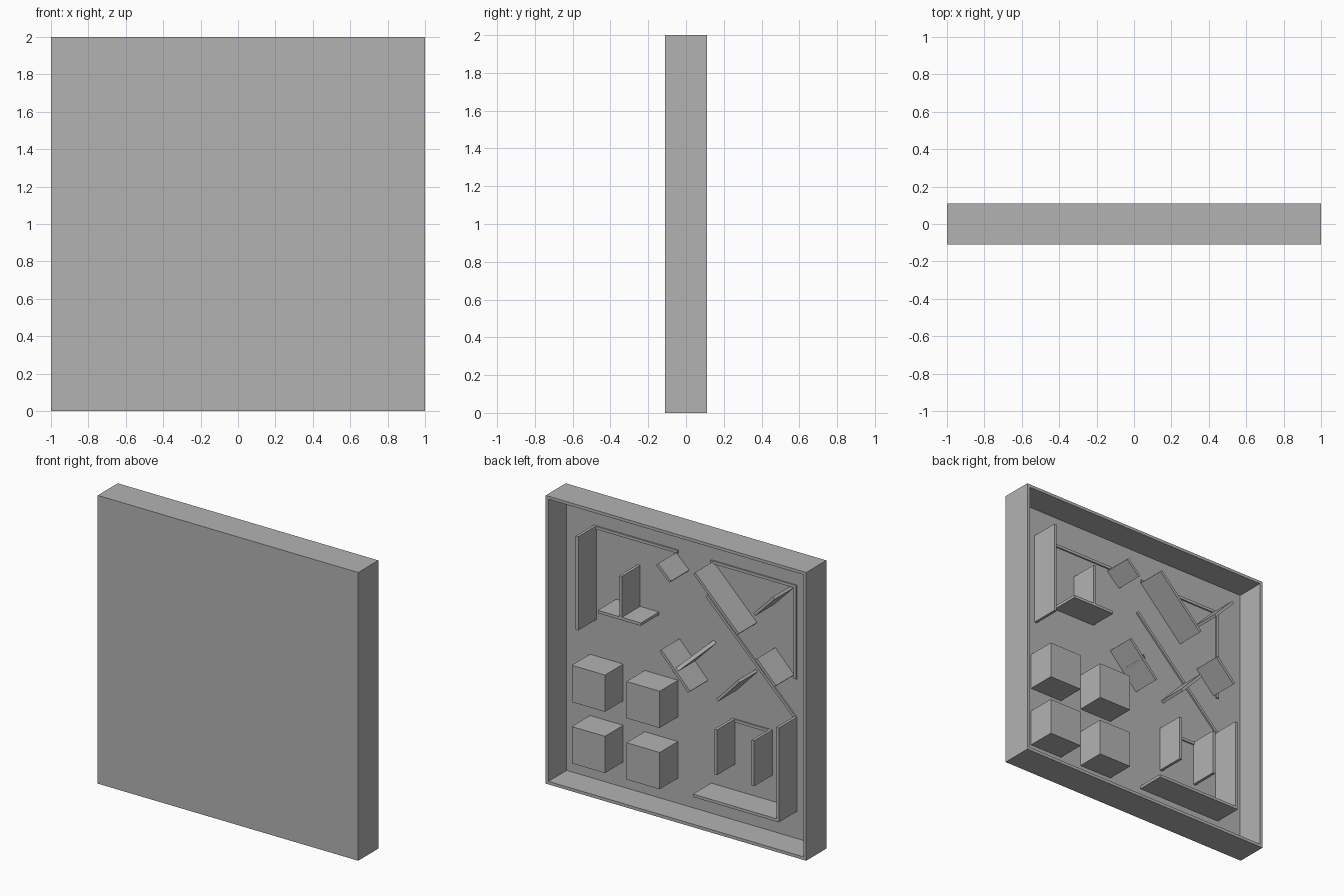
import bpy, bmesh, math
from mathutils import Vector

old = bpy.data.objects.get("Cube")
if old:
    bpy.data.objects.remove(old, do_unlink=True)

grey = bpy.data.materials.new("plain grey")
grey.use_nodes = True
COLOUR = (0.45, 0.45, 0.45, 1)
grey.diffuse_color = COLOUR
grey.node_tree.nodes["Principled BSDF"].inputs["Base Color"].default_value = COLOUR

BACK, FRONT = 0.11, -0.11
FLOOR = -0.09      # recessed surface of the tray
THIN = 0.02        # board thickness
RIDGE = 0.01       # height of the low marking strips


def add_mesh(name, bm):
    bmesh.ops.recalc_face_normals(bm, faces=bm.faces)
    mesh = bpy.data.meshes.new(name)
    bm.to_mesh(mesh)
    bm.free()
    mesh.materials.append(grey)
    obj = bpy.data.objects.new(name, mesh)
    bpy.context.collection.objects.link(obj)
    return obj


def block(name, x0, x1, z0, z1, y0=FLOOR, y1=BACK):
    bm = bmesh.new()
    bmesh.ops.create_cube(bm, size=1)
    for v in bm.verts:
        v.co = ((x0 + x1) / 2 + v.co.x * (x1 - x0),
                (y0 + y1) / 2 + v.co.y * (y1 - y0),
                (z0 + z1) / 2 + v.co.z * (z1 - z0))
    return add_mesh(name, bm)


def board(name, start, end, height=BACK - FLOOR, end_height=None, thick=THIN):
    """Upright board on the tray floor between two (x, z) points."""
    end_height = height if end_height is None else end_height
    a, b = (Vector((p[0], FLOOR, p[1])) for p in (start, end))
    along = (b - a).normalized()
    side = Vector((-along.z, 0, along.x)) * thick / 2
    bm = bmesh.new()
    outline = [a, b, b + Vector((0, end_height, 0)), a + Vector((0, height, 0))]
    face = bm.faces.new([bm.verts.new(p - side) for p in outline])
    grown = bmesh.ops.extrude_face_region(bm, geom=[face])["geom"]
    bmesh.ops.translate(bm, vec=side * 2,
                        verts=[g for g in grown if isinstance(g, bmesh.types.BMVert)])
    return add_mesh(name, bm)


# Tray: a slab with its back face inset and pushed in
tray = bmesh.new()
bmesh.ops.create_cube(tray, size=1)
for v in tray.verts:
    v.co = (v.co.x * 2, v.co.y * (BACK - FRONT), v.co.z * 2 + 1)
tray.faces.ensure_lookup_table()
back_face = max(tray.faces, key=lambda f: f.calc_center_median().y)
bmesh.ops.inset_region(tray, faces=[back_face], thickness=0.03)
rim = bmesh.ops.extrude_face_region(tray, geom=[back_face])["geom"]
bmesh.ops.translate(tray, vec=(0, FLOOR - BACK, 0),
                    verts=[g for g in rim if isinstance(g, bmesh.types.BMVert)])
if back_face.is_valid:
    bmesh.ops.delete(tray, geom=[back_face], context="FACES")
add_mesh("tray", tray)

# Four cubes in the lower corner
for row, z in (("lower", 0.195), ("upper", 0.62)):
    for col, x in (("inner", 0.125), ("outer", 0.545)):
        block(f"{row}_{col}_cube", x, x + 0.255, z, z + 0.255)

# Upper left group: corner wall, strip and a T of boards
block("corner_wall", 0.75, 0.77, 1.13, 1.78)
block("corner_strip", 0.12, 0.75, 1.76, 1.78, y1=FLOOR + RIDGE)
block("tee_base", 0.27, 0.6, 1.29, 1.31)
block("tee_stem", 0.415, 0.435, 1.31, 1.595)

# Upper right group: triangle outline with slanted boards
block("triangle_top_strip", -0.79, -0.13, 1.76, 1.78, y1=FLOOR + RIDGE)
block("triangle_side_strip", -0.79, -0.77, 1.13, 1.76, y1=FLOOR + RIDGE)
board("triangle_long_board", (-0.14, 1.765), (-0.475, 1.43))
board("triangle_inner_board", (-0.6, 1.6), (-0.75, 1.755))
board("triangle_end_board", (-0.615, 1.295), (-0.76, 1.145))

# Middle group: long diagonal strip with slanted boards
board("diagonal_strip", (-0.1, 1.525), (-0.775, 0.865), RIDGE)
board("diagonal_top_board", (0.145, 1.75), (0.045, 1.655))
board("diagonal_cross_board", (-0.315, 0.93), (-0.48, 1.105))
board("diagonal_low_board", (0.12, 1.16), (-0.1, 0.93))
board("sloped_fin", (0.02, 1.035), (-0.16, 1.22), end_height=0.002, thick=0.025)

# Lower right group: corner walls and an open frame
block("lower_side_wall", -0.79, -0.77, 0.23, 0.865)
block("lower_base_wall", -0.79, -0.13, 0.21, 0.23)
for side, x in (("left", -0.315), ("right", -0.6)):
    block(f"frame_{side}_wall", x, x + THIN, 0.41, 0.725)
block("frame_top_strip", -0.58, -0.315, 0.705, 0.725, y1=FLOOR + RIDGE)
